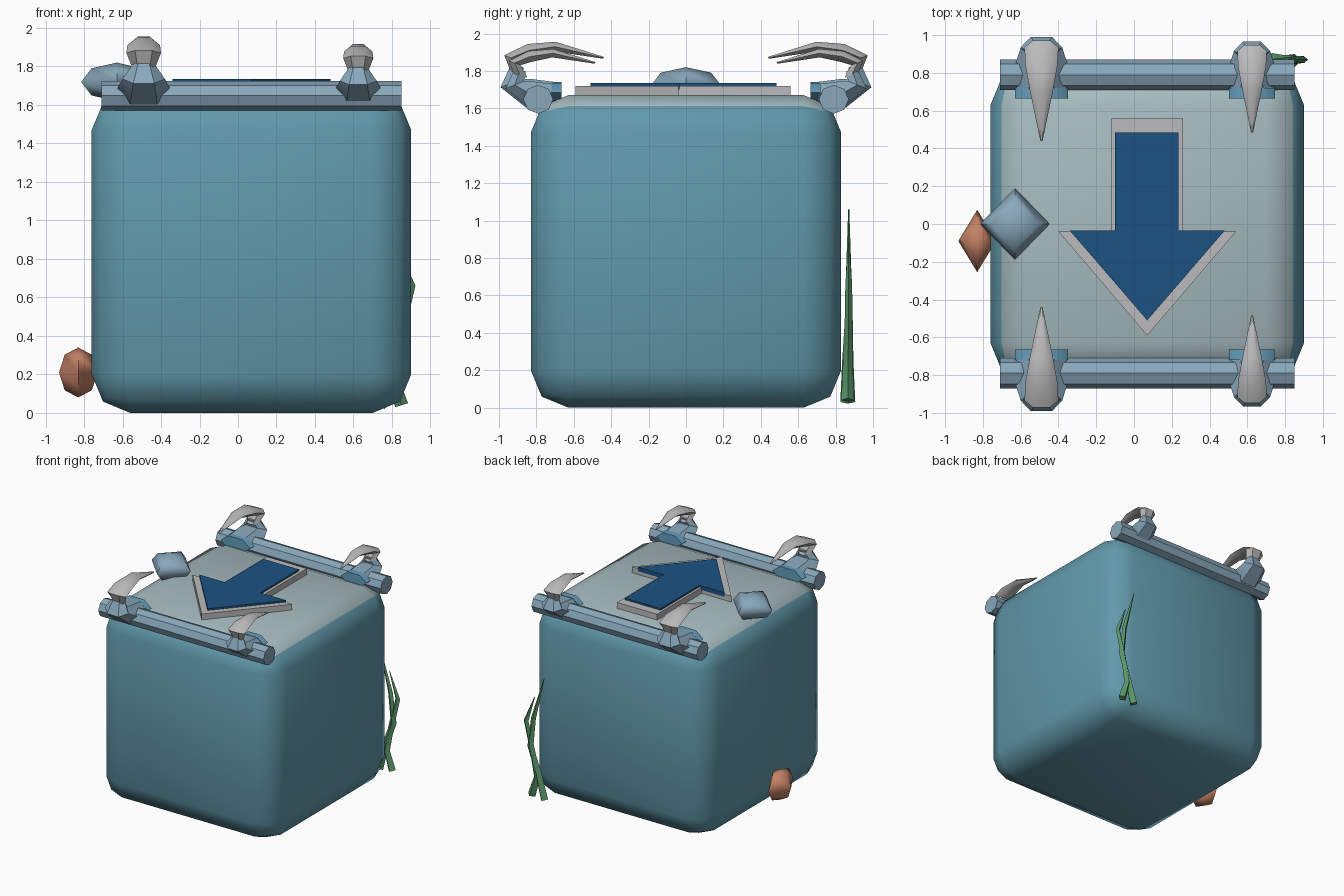
import bpy, bmesh, math
from mathutils import Vector

if "Cube" in bpy.data.objects:
    bpy.data.objects.remove(bpy.data.objects["Cube"])


def material(name, rgb):
    m = bpy.data.materials.new(name)
    m.diffuse_color = (*rgb, 1)
    m.use_nodes = True
    m.node_tree.nodes["Principled BSDF"].inputs["Base Color"].default_value = m.diffuse_color
    return m


TEAL = material("teal", (0.12, 0.32, 0.41))
PALE = material("pale_top", (0.38, 0.50, 0.52))
STEEL = material("steel_blue", (0.25, 0.39, 0.50))
BLUE = material("blue", (0.13, 0.34, 0.50))
NAVY = material("navy", (0.012, 0.085, 0.23))
BONE = material("bone", (0.50, 0.50, 0.51))
CORAL = material("coral", (0.55, 0.22, 0.13))
GREEN = material("green", (0.10, 0.30, 0.14))


def finish(bm, name, mats, angle=None):
    bmesh.ops.recalc_face_normals(bm, faces=bm.faces)
    me = bpy.data.meshes.new(name)
    bm.to_mesh(me)
    bm.free()
    for m in mats:
        me.materials.append(m)
    ob = bpy.data.objects.new(name, me)
    bpy.context.collection.objects.link(ob)
    if angle:
        bpy.ops.object.select_all(action='DESELECT')
        ob.select_set(True)
        bpy.context.view_layer.objects.active = ob
        bpy.ops.object.shade_smooth_by_angle(angle=math.radians(angle))
    return ob


def loft(name, path, sizes, u, sides, mat, angle=40):
    """Tapered tube along a planar path; u is the normal of its plane."""
    bm = bmesh.new()
    path, u, rings = [Vector(p) for p in path], Vector(u), []
    for i, (p, (a, b)) in enumerate(zip(path, sizes)):
        t = (path[min(i + 1, len(path) - 1)] - path[max(i - 1, 0)]).normalized()
        v = t.cross(u)
        rings.append([bm.verts.new(p + u * a * math.cos(k) + v * b * math.sin(k))
                      for k in (2 * math.pi * j / sides for j in range(sides))])
    for r, s in zip(rings, rings[1:]):
        for j in range(sides):
            k = (j + 1) % sides
            bm.faces.new((r[j], r[k], s[k], s[j]))
    bm.faces.new(rings[0])
    bm.faces.new(rings[-1])
    return finish(bm, name, [mat], angle)


def prism(name, pts, z0, z1, mat):
    bm = bmesh.new()
    f = bm.faces.new([bm.verts.new((x, y, z0)) for x, y in pts])
    ext = bmesh.ops.extrude_face_region(bm, geom=[f])["geom"]
    for v in ext:
        if isinstance(v, bmesh.types.BMVert):
            v.co.z = z1
    return finish(bm, name, [mat])


def pebble(name, centre, radii, mat):
    bm = bmesh.new()
    bmesh.ops.create_uvsphere(bm, u_segments=4, v_segments=4, radius=1)
    for v in bm.verts:
        v.co = Vector(c + r * q for c, r, q in zip(centre, radii, v.co))
    finish(bm, name, [mat], 60)


# rounded block body with a pale top
bm = bmesh.new()
bmesh.ops.create_cube(bm, size=1)
for v in bm.verts:
    v.co = Vector((0.07 + v.co.x * 1.66, v.co.y * 1.66, 0.835 + v.co.z * 1.67))
bmesh.ops.bevel(bm, geom=bm.edges[:], offset=0.2, segments=2, profile=0.5,
                affect='EDGES', clamp_overlap=True)
for f in bm.faces:
    f.normal_update()
    f.material_index = 1 if f.normal.z > 0.8 else 0
finish(bm, "body", [TEAL, PALE], 50)

# raised arrow with border
prism("arrow_border", [(-0.12, 0.56), (-0.12, -0.04), (-0.40, -0.04), (0.07, -0.59),
                       (0.54, -0.04), (0.26, -0.04), (0.26, 0.56)], 1.64, 1.72, BONE)
prism("arrow", [(-0.10, 0.485), (-0.10, -0.035), (-0.34, -0.035), (0.07, -0.51),
                (0.48, -0.035), (0.235, -0.035), (0.235, 0.485)], 1.70, 1.735, NAVY)

# rails and claws on front and back edges
BASE = [(0.67, 1.685, 0.13, 0.06), (0.84, 1.68, 0.14, 0.09),
        (0.935, 1.735, 0.11, 0.07), (0.90, 1.83, 0.045, 0.04)]
CLAW = [(0.89, 1.77, 0.05, 0.04), (0.935, 1.87, 0.09, 0.045),
        (0.84, 1.91, 0.085, 0.04), (0.70, 1.93, 0.06, 0.03), (0.44, 1.87, 0.006, 0.006)]
for s, side in ((-1, "front"), (1, "back")):
    loft(side + "_rail", [(-0.71, s * 0.79, 1.648), (0.85, s * 0.79, 1.648)],
         [(0.08, 0.077)] * 2, (0, 1, 0), 8, STEEL)
    for x, k, hand in ((-0.49, 1, "left"), (0.625, 0.87, "right")):
        for part, rows, mat in (("claw_base", BASE, STEEL), ("claw", CLAW, BONE)):
            path = [(x, s * (0.79 + (y - 0.79) * k), 1.66 + (z - 1.66) * k)
                    for y, z, a, b in rows]
            loft(f"{side}_{hand}_{part}", path, [(a * k, b * k) for y, z, a, b in rows],
                 (1, 0, 0), 6, mat)
        # bright blue cuff where the claw leaves the rail
        loft(f"{side}_{hand}_cuff", [(x, s * 0.665, 1.685), (x, s * 0.72, 1.685)],
             [(0.14 * k, 0.065 * k)] * 2, (1, 0, 0), 6, BLUE)

# pebbles
pebble("top_pebble", (-0.63, 0, 1.72), (0.185, 0.19, 0.10), STEEL)
pebble("coral_pebble", (-0.83, -0.09, 0.21), (0.1, 0.165, 0.13), CORAL)

# seaweed blades on the back right corner
loft("seaweed_tall", [(0.73, 0.865, 0.03), (0.79, 0.865, 0.25), (0.86, 0.87, 0.45),
                      (0.83, 0.87, 0.70), (0.73, 0.87, 1.06)],
     [(0.04, 0.035), (0.03, 0.03), (0.022, 0.028), (0.015, 0.022), (0.003, 0.003)],
     (0, 1, 0), 4, GREEN)
loft("seaweed_short", [(0.85, 0.865, 0.04), (0.80, 0.865, 0.20), (0.84, 0.87, 0.42),
                       (0.90, 0.87, 0.66), (0.82, 0.87, 0.88)],
     [(0.035, 0.035), (0.028, 0.028), (0.022, 0.025), (0.018, 0.022), (0.003, 0.003)],
     (0, 1, 0), 4, GREEN)
